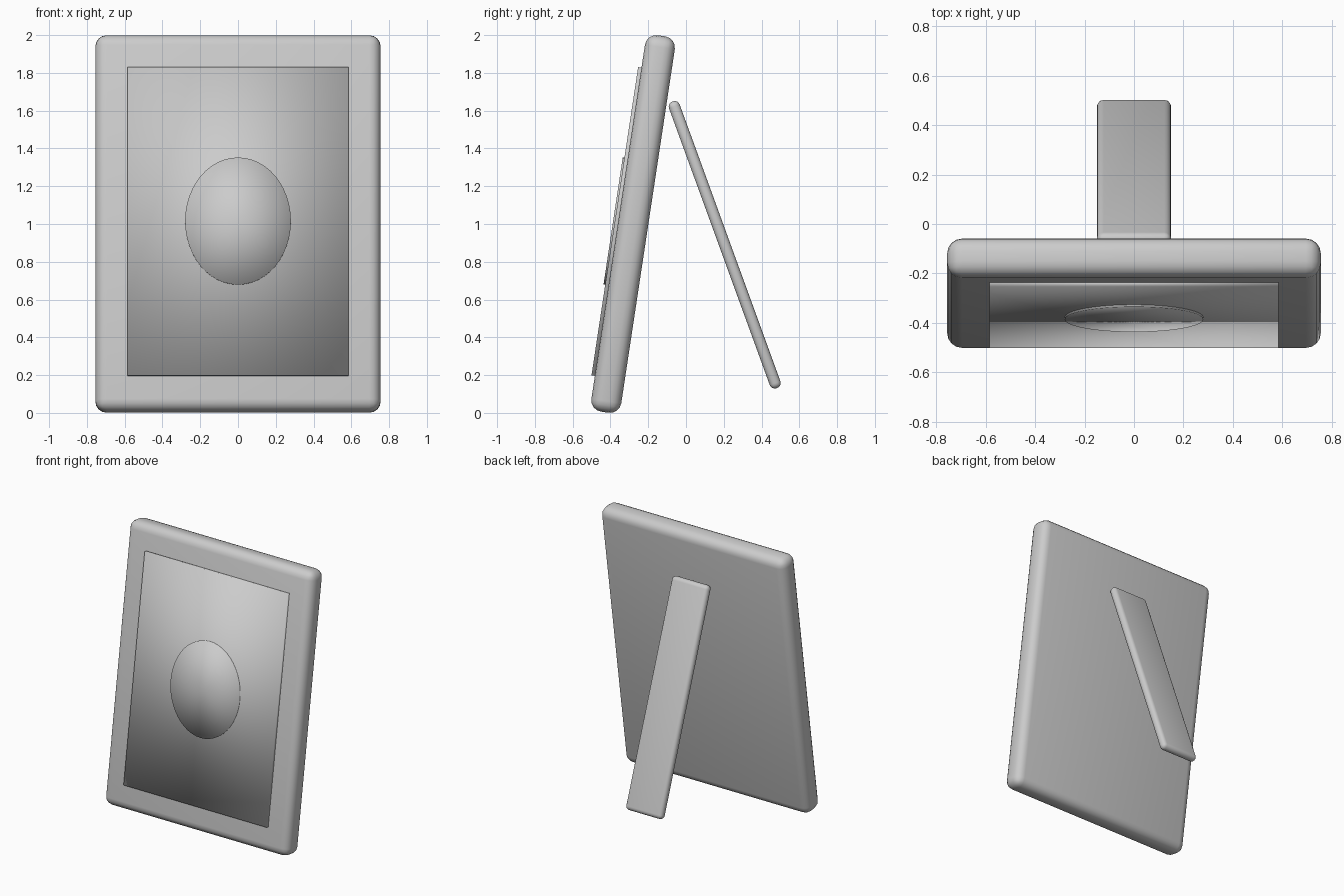
import bpy, math
from mathutils import Matrix

if "Cube" in bpy.data.objects:
    bpy.data.objects.remove(bpy.data.objects["Cube"])

TILT = Matrix.Translation((0, -0.28, 1.0)) @ Matrix.Rotation(math.radians(-8.6), 4, 'X')
LEAN = Matrix.Translation((0, 0.205, 0.89)) @ Matrix.Rotation(math.radians(20), 4, 'X')


def finish(name, bevel, smooth_all=False):
    """Name the active object, round its edges and shade it."""
    ob = bpy.context.object
    ob.name = name
    if bevel:
        mod = ob.modifiers.new("rounded_edges", 'BEVEL')
        mod.width = bevel
        mod.segments = 4
        mod.limit_method = 'NONE'
        bpy.ops.object.modifier_apply(modifier=mod.name)
    if smooth_all:
        bpy.ops.object.shade_smooth()
    else:
        bpy.ops.object.shade_smooth_by_angle(angle=math.radians(30))
    return ob


def box(name, size, frame, offset=(0, 0, 0), bevel=0, smooth_all=False):
    bpy.ops.mesh.primitive_cube_add(size=1)
    ob = bpy.context.object
    ob.data.transform(Matrix.Diagonal((*size, 1)))
    finish(name, bevel, smooth_all)
    ob.matrix_world = frame @ Matrix.Translation(offset)
    return ob


# Tilted frame slab with rounded edges
box("frame", (1.51, 0.16, 2.015), TILT, bevel=0.06)

# Picture panel, slightly proud of the frame front, softly shaded
box("picture_panel", (1.17, 0.028, 1.65), TILT, (0, -0.084, 0), smooth_all=True)

# Oval plate in the middle of the picture
bpy.ops.mesh.primitive_cylinder_add(vertices=48, radius=1, depth=1, end_fill_type='TRIFAN')
oval = bpy.context.object
oval.data.transform(Matrix.Diagonal((0.28, 0.022, 0.34, 1)) @ Matrix.Rotation(math.pi / 2, 4, 'X'))
finish("oval_plate", 0, smooth_all=True)
oval.matrix_world = TILT @ Matrix.Translation((0, -0.096, 0))

# Rear support leg
box("support_leg", (0.30, 0.06, 1.615), LEAN, bevel=0.028)
